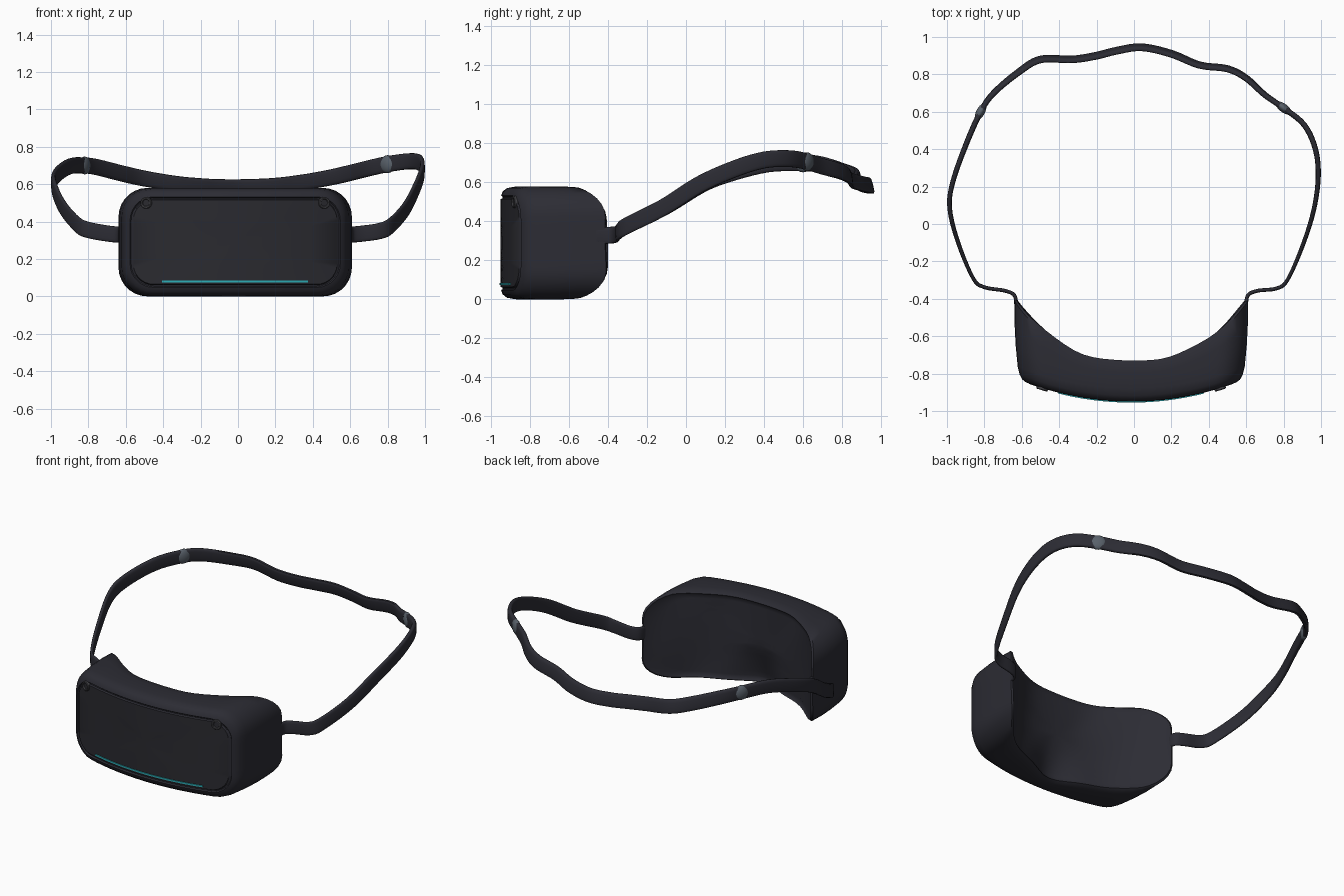
import bpy, bmesh, math
from mathutils import Vector

if "Cube" in bpy.data.objects:
    bpy.data.objects.remove(bpy.data.objects["Cube"])

CX, CZ = -0.015, 0.29


def material(name, rgb):
    m = bpy.data.materials.new(name)
    m.diffuse_color = (*rgb, 1)
    m.use_nodes = True
    m.node_tree.nodes["Principled BSDF"].inputs["Base Color"].default_value = m.diffuse_color
    return m


SHELL = material("charcoal", (0.025, 0.025, 0.034))
PLATE = material("dark_graphite", (0.023, 0.023, 0.029))
GREY = material("slate_grey", (0.10, 0.12, 0.145))
RING = material("lens_grey", (0.06, 0.06, 0.068))
TEAL = material("teal", (0.025, 0.42, 0.47))


def finish(name, bm, mats, angle=40):
    bmesh.ops.recalc_face_normals(bm, faces=bm.faces)
    me = bpy.data.meshes.new(name)
    bm.to_mesh(me)
    bm.free()
    for m in mats:
        me.materials.append(m)
    ob = bpy.data.objects.new(name, me)
    bpy.context.collection.objects.link(ob)
    bpy.ops.object.select_all(action='DESELECT')
    ob.select_set(True)
    bpy.context.view_layer.objects.active = ob
    bpy.ops.object.shade_smooth_by_angle(angle=math.radians(angle))
    return ob


def bridge(bm, a, b, mat=0):
    n = len(a)
    for i in range(n):
        bm.faces.new((a[i], a[(i + 1) % n], b[(i + 1) % n], b[i])).material_index = mat


def rounded_rect(hw, hz, r, corner=7, nx=18, nz=6):
    """Rounded rectangle in x and z with evenly divided straight sides."""
    pts = []
    centres = [(hw - r, hz - r), (r - hw, hz - r), (r - hw, r - hz), (hw - r, r - hz)]
    for k, (px, pz) in enumerate(centres):
        arc = []
        for i in range(corner + 1):
            a = math.pi / 2 * (k + i / corner)
            arc.append((px + r * math.cos(a), pz + r * math.sin(a)))
        pts += arc
        qx, qz = centres[(k + 1) % 4]
        a = math.pi / 2 * (k + 1)
        end = (qx + r * math.cos(a), qz + r * math.sin(a))
        n = nx if k % 2 == 0 else nz
        for i in range(1, n):
            t = i / n
            pts.append((arc[-1][0] + (end[0] - arc[-1][0]) * t,
                        arc[-1][1] + (end[1] - arc[-1][1]) * t))
    return pts


def front_y(x):
    return -0.95 + 0.32 * x * x


def back_y(x, z):
    # face-shaped hollow with a nose recess low in the middle
    y = -0.73 + 0.335 * (abs(x) / 0.62) ** 2.5
    low = max(0.0, min(1.0, (-z - 0.02) / 0.22))
    y -= 0.07 * low * math.exp(-(x / 0.14) ** 2)
    return y + 0.006 * math.sin(17 * x + 9 * z) * min(1, abs(x) * 3)


# --- visor: curved front plate, groove, shell wall and hollow back ---
bm = bmesh.new()


def ring(hw, hz, r, yf, scale=1.0):
    return [bm.verts.new((CX + x * scale, yf(x * scale, z * scale), CZ + z * scale))
            for x, z in rounded_rect(hw, hz, r)]


def offset_front(d):
    return lambda x, z: front_y(x) + d


def wall(t):
    return lambda x, z: (front_y(x) + 0.07) * (1 - t) + (back_y(x, z) - 0.02) * t


def fan(loop, y, mat):
    c = bm.verts.new((CX, y, CZ))
    for i in range(len(loop)):
        bm.faces.new((c, loop[i], loop[(i + 1) % len(loop)])).material_index = mat


rows = [(ring(0.545, 0.225, 0.11, offset_front(0), s), 1) for s in (0.25, 0.5, 0.75, 1)]
for hw, hz, r, yf in [
    (0.55, 0.23, 0.115, offset_front(0.010)),
    (0.556, 0.236, 0.12, offset_front(0.010)),
    (0.562, 0.242, 0.125, offset_front(0.002)),
    (0.582, 0.264, 0.14, offset_front(0.010)),
    (0.597, 0.281, 0.15, offset_front(0.032)),
    (0.607, 0.288, 0.155, wall(0)),
    (0.618, 0.290, 0.155, wall(0.33)),
    (0.624, 0.290, 0.155, wall(0.67)),
    (0.624, 0.287, 0.155, wall(1)),
    (0.612, 0.276, 0.150, back_y),
]:
    rows.append((ring(hw, hz, r, yf), 0))
for s in (0.96, 0.88, 0.76, 0.62, 0.46, 0.3, 0.15):
    rows.append((ring(0.612, 0.276, 0.15, lambda x, z: back_y(x, z) - 0.01, s), 0))
for (a, _), (b, mat) in zip(rows, rows[1:]):
    bridge(bm, a, b, mat)
fan(rows[0][0], front_y(0), 1)
fan(rows[-1][0], back_y(0, 0) - 0.01, 0)
finish("visor", bm, [SHELL, PLATE], 50)

# --- light strip: thin curved bar low on the front plate ---
bm = bmesh.new()
loops = []
for i in range(25):
    x = -0.39 + 0.78 * i / 24
    y = front_y(x)
    loops.append([bm.verts.new((CX + x, y + dy, 0.08 + dz))
                  for dy, dz in ((0.003, -0.005), (-0.005, -0.005), (-0.005, 0.005), (0.003, 0.005))])
for a, b in zip(loops, loops[1:]):
    bridge(bm, a, b)
bm.faces.new(loops[0])
bm.faces.new(loops[-1])
finish("light_strip", bm, [TEAL], 30)

# --- camera lenses: ring with a sunken dark centre ---
for side, name in ((-1, "left_lens"), (1, "right_lens")):
    bm = bmesh.new()
    x = side * 0.475
    normal = Vector((0.64 * x, -1, 0)).normalized()
    across = Vector((0, 0, 1)).cross(normal)
    base = Vector((CX + x, front_y(x), 0.50))
    loops = []
    for r, h in ((0.031, -0.01), (0.031, 0.007), (0.027, 0.011), (0.021, 0.010), (0.018, 0.003)):
        loops.append([bm.verts.new(base + normal * h
                      + across * r * math.cos(a * math.tau / 24)
                      + Vector((0, 0, r * math.sin(a * math.tau / 24)))) for a in range(24)])
    for a, b in zip(loops, loops[1:]):
        bridge(bm, a, b)
    bm.faces.new(loops[-1]).material_index = 1
    bm.faces.new(loops[0])
    finish(name, bm, [RING, PLATE], 30)

# --- head strap: flat padded band swept along a closed-looking path ---
PATH = [Vector(p) for p in (
    (0.600, -0.46, 0.325), (0.607, -0.385, 0.33), (0.66, -0.357, 0.335), (0.76, -0.345, 0.35),
    (0.82, -0.30, 0.38), (0.90, -0.12, 0.47), (0.96, 0.07, 0.59), (0.985, 0.25, 0.67),
    (0.97, 0.40, 0.715), (0.91, 0.53, 0.722), (0.80, 0.62, 0.707), (0.70, 0.69, 0.685),
    (0.60, 0.78, 0.66), (0.50, 0.83, 0.637), (0.35, 0.85, 0.61), (0.20, 0.91, 0.592),
    (0.04, 0.945, 0.585), (-0.10, 0.925, 0.585), (-0.20, 0.90, 0.59), (-0.33, 0.88, 0.602),
    (-0.50, 0.88, 0.63), (-0.62, 0.81, 0.657), (-0.75, 0.70, 0.69), (-0.82, 0.60, 0.70),
    (-0.90, 0.42, 0.695), (-0.97, 0.22, 0.645), (-0.985, 0.08, 0.59), (-0.94, -0.10, 0.48),
    (-0.86, -0.29, 0.385), (-0.80, -0.338, 0.355), (-0.69, -0.357, 0.335),
    (-0.637, -0.385, 0.33), (-0.630, -0.46, 0.325))]


def spline(p, steps=5):
    out = []
    for i in range(len(p) - 1):
        a, b, c, d = p[max(i - 1, 0)], p[i], p[i + 1], p[min(i + 2, len(p) - 1)]
        for k in range(steps):
            t = k / steps
            out.append(0.5 * (2 * b + (c - a) * t + (2 * a - 5 * b + 4 * c - d) * t * t
                              + (3 * b - a - 3 * c + d) * t ** 3))
    return out + [p[-1]]


bm = bmesh.new()
pts = spline(PATH)
loops = []
for i, p in enumerate(pts):
    t = (pts[min(i + 1, len(pts) - 1)] - pts[max(i - 1, 0)]).normalized()
    out = t.cross(Vector((0, 0, 1))).normalized()
    rear = max(0, min(1, (p.y - 0.6) / 0.3))
    up = (out.cross(t) - out * 0.25 * rear).normalized()
    half_t = 0.010 + 0.005 * max(0, min(1, (p.y + 0.3) / 0.8))
    half_w = 0.043
    section = [(math.cos(a), math.sin(a)) for a in (k * math.tau / 16 for k in range(16))]
    loops.append([bm.verts.new(p + out * half_t * math.copysign(abs(c) ** 0.6, c)
                               + up * half_w * math.copysign(abs(s) ** 0.6, s))
                  for c, s in section])
for a, b in zip(loops, loops[1:]):
    bridge(bm, a, b)
bm.faces.new(loops[0])
bm.faces.new(loops[-1])
finish("head_strap", bm, [SHELL], 50)

# --- strap studs: flattened round buttons on the band ---
for name, idx in (("right_stud", 10), ("left_stud", 23)):
    bm = bmesh.new()
    bmesh.ops.create_uvsphere(bm, u_segments=24, v_segments=12, radius=1)
    t = (PATH[idx + 1] - PATH[idx - 1]).normalized()
    out = t.cross(Vector((0, 0, 1))).normalized()
    up = out.cross(t)
    for v in bm.verts:
        x, y, z = v.co
        v.co = PATH[idx] + t * x * 0.050 + up * y * 0.048 + out * z * 0.023
    finish(name, bm, [GREY], 60)
